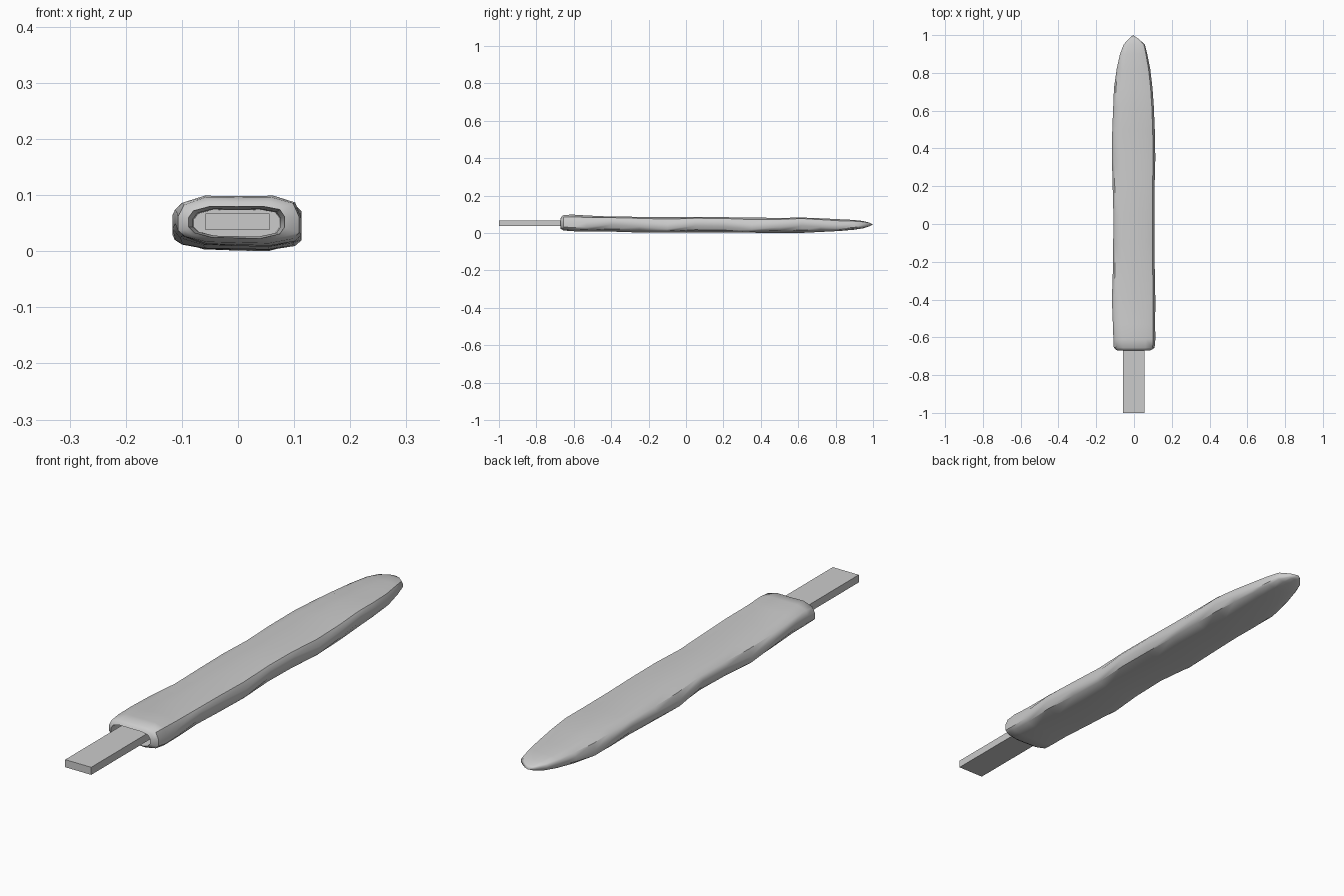
import bpy, bmesh, math

if "Cube" in bpy.data.objects:
    bpy.data.objects.remove(bpy.data.objects["Cube"])

# Uneven rounded-box section of the sheath, in units of half width / half height
SECTION = [(1, -.3), (1, .35), (.9, .8), (.55, 1), (0, .98), (-.55, 1), (-.9, .72),
           (-1, .3), (-1, -.3), (-.88, -.65), (-.52, -.93), (0, -.97), (.5, -1), (.9, -.72)]

# Outer stations: y, left x, right x, bottom z, top z
OUTER = [(-.665, -.095, .095, .020, .088), (-.655, -.107, .109, .014, .096),
         (-.61, -.109, .113, .010, .099), (-.53, -.112, .112, .008, .094),
         (-.40, -.117, .113, .008, .088), (-.25, -.112, .110, .003, .087),
         (-.10, -.110, .108, .003, .085), (.05, -.109, .108, .004, .086),
         (.20, -.113, .109, .002, .085), (.35, -.117, .113, .002, .083),
         (.50, -.115, .110, .000, .081), (.62, -.110, .105, .001, .083),
         (.72, -.106, .098, .006, .079), (.82, -.092, .086, .011, .074),
         (.90, -.074, .070, .018, .070), (.95, -.055, .058, .026, .064),
         (.98, -.028, .024, .036, .056)]

# Cavity stations, deepest first
INNER = [(-.35, -.078, .074, .026, .074), (-.60, -.080, .076, .026, .075),
         (-.67, -.088, .083, .023, .080)]


def ring(bm, y, x0, x1, z0, z1, wobble=0.0):
    verts = []
    cx, cz, w, h = (x0 + x1) / 2, (z0 + z1) / 2, (x1 - x0) / 2, (z1 - z0) / 2
    for u, v in SECTION:
        # side ridges drift up and down along the length
        dz = wobble * h * math.sin(13 * y + (0 if u > 0 else 1.7)) * max(0, 1 - abs(v)) * abs(u)
        verts.append(bm.verts.new((cx + u * w, y, cz + v * h + dz)))
    return verts


# Sheath: cavity, rim, body and pointed tip as one skin
bm = bmesh.new()
rings = [ring(bm, *s) for s in INNER] + [ring(bm, *s, wobble=.4) for s in OUTER]
n = len(SECTION)
for a, b in zip(rings, rings[1:]):
    for i in range(n):
        j = (i + 1) % n
        bm.faces.new((a[i], a[j], b[j], b[i]))
bm.faces.new(rings[0])
tip = bm.verts.new((-.005, 1.0, .046))
for i in range(n):
    bm.faces.new((rings[-1][i], rings[-1][(i + 1) % n], tip))
bmesh.ops.recalc_face_normals(bm, faces=bm.faces[:])
mesh = bpy.data.meshes.new("sheath")
bm.to_mesh(mesh)
bm.free()
sheath = bpy.data.objects.new("sheath", mesh)
bpy.context.collection.objects.link(sheath)
bpy.context.view_layer.objects.active = sheath
sheath.select_set(True)
bpy.ops.object.shade_smooth_by_angle(angle=math.radians(40))

# Flat bar sliding into the sheath mouth
bpy.ops.mesh.primitive_cube_add(size=1, location=(-.001, -.675, .0525))
bar = bpy.context.object
bar.name = "handle_bar"
bar.scale = (.114, .65, .030)
bpy.ops.object.transform_apply(location=False, rotation=False, scale=True)
